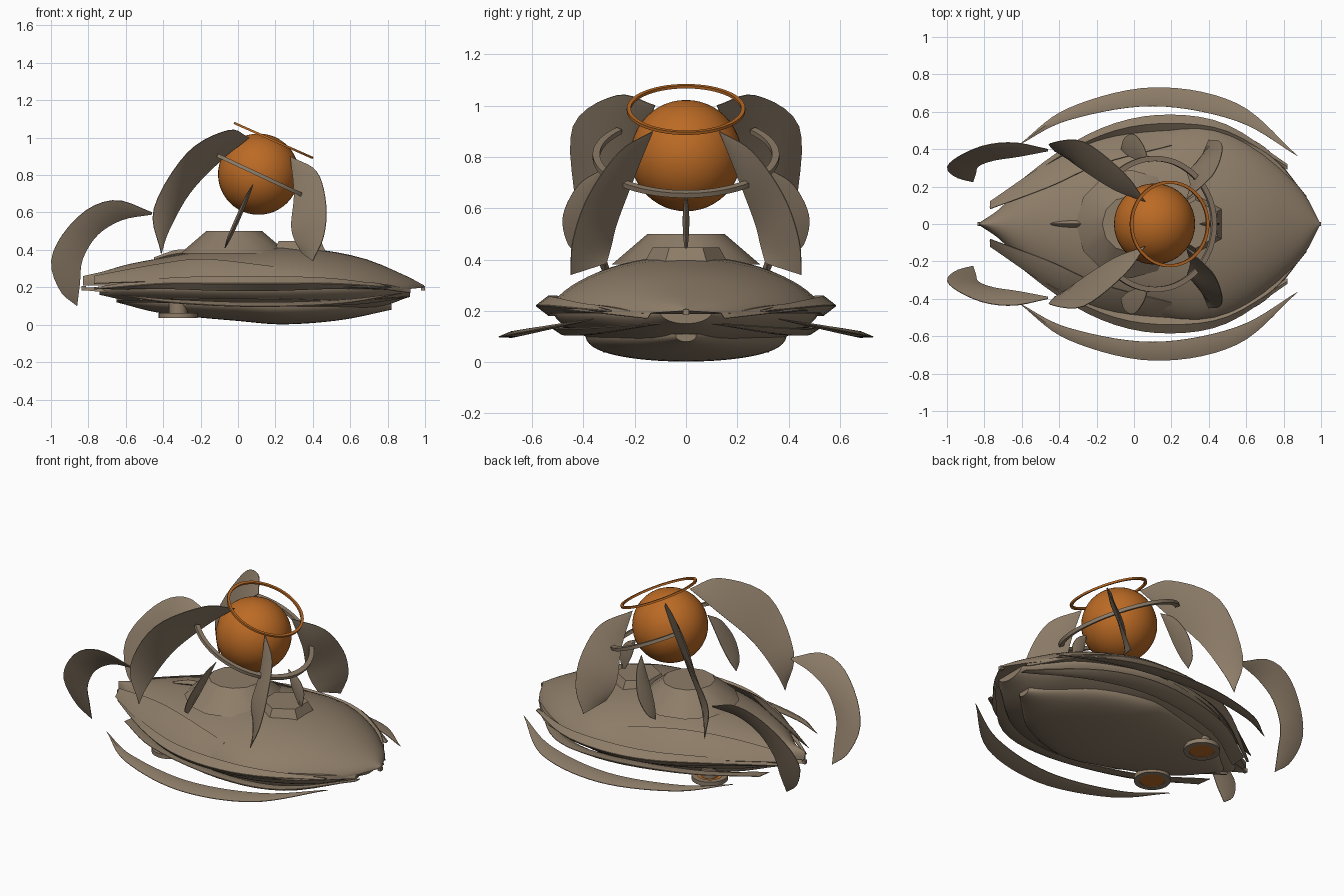
import bpy, bmesh, math
from mathutils import Vector, Matrix

if "Cube" in bpy.data.objects:
    bpy.data.objects.remove(bpy.data.objects["Cube"])


def material(name, rgb):
    m = bpy.data.materials.new(name)
    m.diffuse_color = (*rgb, 1)
    m.use_nodes = True
    m.node_tree.nodes["Principled BSDF"].inputs["Base Color"].default_value = m.diffuse_color
    return m


BROWN = material("warm_brown", (0.27, 0.205, 0.14))
ORANGE = material("burnt_orange", (0.50, 0.145, 0.018))


def finish(name, bm, mat, angle=35):
    bmesh.ops.remove_doubles(bm, verts=bm.verts, dist=0.0001)
    bmesh.ops.recalc_face_normals(bm, faces=bm.faces)
    me = bpy.data.meshes.new(name)
    bm.to_mesh(me)
    bm.free()
    me.materials.append(mat)
    ob = bpy.data.objects.new(name, me)
    bpy.context.collection.objects.link(ob)
    bpy.ops.object.select_all(action='DESELECT')
    ob.select_set(True)
    bpy.context.view_layer.objects.active = ob
    bpy.ops.object.shade_smooth_by_angle(angle=math.radians(angle))
    return ob


def spline(pts, n):
    """Smooth curve through the points, sampled evenly."""
    p = [Vector(q) for q in pts]
    p = [2 * p[0] - p[1]] + p + [2 * p[-1] - p[-2]]
    out = []
    for k in range(n + 1):
        u = k / n * (len(p) - 3)
        i = min(int(u), len(p) - 4)
        t = u - i
        a, b, c, d = p[i:i + 4]
        out.append(0.5 * (2 * b + (c - a) * t + (2 * a - 5 * b + 4 * c - d) * t * t
                          + (3 * b - a - 3 * c + d) * t ** 3))
    return out


def loft(name, rings, mat, closed=False, angle=35):
    bm = bmesh.new()
    vs = [[bm.verts.new(p) for p in r] for r in rings]
    n = len(vs[0])
    for a, b in zip(vs, vs[1:] + (vs[:1] if closed else [])):
        for i in range(n):
            bm.faces.new((a[i], a[(i + 1) % n], b[(i + 1) % n], b[i]))
    if not closed:
        bm.faces.new(vs[0])
        bm.faces.new(vs[-1])
    return finish(name, bm, mat, angle)


def hull(name, stations, power=1.2, n=28, m=32):
    """Domed shell from stations of x, half width, rim z, peak z."""
    rings = []
    for x, w, zr, zp in spline(stations, n):
        w = max(w, 0.004)
        rings.append([(x, w * math.cos(math.pi * i / m),
                       zr + (zp - zr) * max(0, math.sin(math.pi * i / m)) ** power)
                      for i in range(m + 1)])
    loft(name, rings, BROWN)


def blade(name, outer, inner, t=0.016, sides=(1, -1), n=20):
    """Thin leaf between two edge curves, mirrored across y."""
    for s in sides:
        A, B = spline(outer, n), spline(inner, n)
        rings = []
        for k in range(n + 1):
            a, b = A[k], B[k]
            j, h = max(k - 1, 0), min(k + 1, n)
            along = (A[h] + B[h]) - (A[j] + B[j])
            across = a - b if (a - b).length > 1e-3 else A[n // 2] - B[n // 2]
            nrm = along.cross(across).normalized()
            q = t * max(0.1, math.sin(math.pi * k / n) ** 0.6)
            c = (a + b) / 2
            rings.append([Vector((p.x, p.y * s, p.z))
                          for p in (a + nrm * .002, c + nrm * q, b + nrm * .002,
                                    b - nrm * .002, c - nrm * q, a - nrm * .002)])
        side = "" if len(sides) == 1 else ("_left" if s > 0 else "_right")
        loft(name + side, rings, BROWN)


def ring(name, centre, r, tilt, a0, a1, wide, thick, mat):
    """Tilted ring or open arc with a rectangular section."""
    M = Matrix.Translation(centre) @ Matrix.Rotation(tilt, 4, 'Y')
    closed = a1 - a0 >= 360
    n = 56
    rings = []
    for k in range(n if closed else n + 1):
        a = math.radians(a0 + (a1 - a0) * k / n)
        rings.append([M @ Vector(((r + dr) * math.cos(a), (r + dr) * math.sin(a), dz))
                      for dr, dz in ((-wide, -thick), (wide, -thick), (wide, thick), (-wide, thick))])
    loft(name, rings, mat, closed)


def disc(name, loc, r1, r2, depth, mat, seg=32):
    bm = bmesh.new()
    bmesh.ops.create_cone(bm, cap_ends=True, segments=seg, radius1=r1, radius2=r2,
                          depth=depth, matrix=Matrix.Translation(loc))
    return finish(name, bm, mat)


# Hull shells
hull("upper_hull", [(-.83, .005, .21, .26), (-.72, .08, .21, .285), (-.6, .2, .205, .32),
                    (-.45, .31, .2, .35), (-.18, .44, .19, .395), (.1, .5, .19, .415),
                    (.4, .53, .19, .405), (.67, .4, .19, .355), (.89, .19, .19, .265),
                    (.995, .005, .2, .21)])
hull("lower_hull", [(-.74, .02, .19, .16), (-.5, .27, .19, .11), (-.1, .46, .19, .06),
                    (.3, .51, .19, .04), (.7, .36, .19, .08), (.92, .1, .19, .15)])
hull("keel", [(-.65, .02, .14, .12), (-.4, .22, .14, .06), (0, .36, .13, .02),
              (.25, .39, .12, .002), (.55, .29, .12, .025), (.82, .04, .11, .08)], 0.7)
hull("tail_wedge", [(-.83, .006, .185, .2), (-.65, .08, .17, .2), (-.4, .2, .17, .2)])

# Overlapping side strips around the hull
blade("side_wedge", [(-.77, .12, .22), (-.45, .335, .23), (-.18, .46, .22), (.2, .51, .22)],
      [(-.77, .08, .26), (-.45, .2, .32), (-.18, .32, .35), (.2, .42, .31)], 0.02)
blade("rim_band", [(-.77, .10, .19), (-.4, .39, .22), (-.1, .54, .22), (.2, .585, .22),
                   (.5, .53, .22), (.82, .32, .2)],
      [(-.77, .08, .2), (-.4, .33, .22), (-.1, .46, .22), (.2, .49, .22),
       (.5, .46, .22), (.82, .29, .2)], 0.04)
blade("nose_claw", [(.3, .54, .2), (.67, .43, .2), (.92, .15, .17)],
      [(.3, .48, .21), (.67, .36, .22), (.92, .13, .2)], 0.02)
blade("lower_strip", [(-.65, .2, .13), (-.3, .42, .14), (.2, .53, .14), (.6, .45, .13), (.92, .14, .15)],
      [(-.65, .1, .12), (-.3, .32, .12), (.2, .43, .11), (.6, .35, .11), (.92, .1, .15)], 0.018)

# Wide outrigger crescents
def outrigger(pts):
    return [(x, y, .10 + (.72 - y) * .19) for x, y in pts]


blade("outrigger", outrigger([(-.62, .42), (-.35, .62), (.1, .73), (.55, .645), (.88, .36)]),
      outrigger([(-.62, .42), (-.35, .555), (.1, .63), (.55, .55), (.88, .36)]), 0.013, n=28)

# Nose and tail tips
for nm, x in (("nose_tip", .99), ("tail_tip", -.825)):
    bm = bmesh.new()
    bmesh.ops.create_cube(bm, size=.022, matrix=Matrix.Translation((x, 0, .195)))
    finish(nm, bm, BROWN)

# Deck, pedestal and spine
disc("pedestal", (-.02, 0, .44), .29, .15, .12, BROWN, 12)
disc("deck_plate", (.33, 0, .42), .16, .13, .055, BROWN, 6)
blade("rear_spine", [(-.45, 0, .36), (-.33, 0, .40), (-.22, 0, .40)],
      [(-.45, 0, .34), (-.33, 0, .36), (-.22, 0, .37)], 0.018, (1,))

# Tall petals around the globe
blade("rear_petal", [(.06, .12, 1.0), (-.05, .27, 1.04), (-.27, .44, .92), (-.45, .43, .62), (-.41, .40, .38)],
      [(.06, .12, 1.0), (-.1, .18, .87), (-.26, .28, .70), (-.37, .36, .50), (-.41, .40, .38)])
blade("front_petal", [(.28, .13, .9), (.42, .26, .82), (.47, .38, .65), (.46, .44, .48), (.40, .45, .34)],
      [(.28, .13, .9), (.30, .21, .70), (.285, .27, .54), (.30, .29, .46), (.34, .31, .385)])
blade("side_fin", [(.08, .33, .75), (.05, .42, .69), (0, .48, .57), (-.05, .46, .46), (-.07, .40, .41)],
      [(.08, .33, .75), (.04, .34, .66), (0, .35, .57), (-.04, .37, .48), (-.07, .40, .41)], 0.013)
blade("tail_petal", [(-.46, .40, .6), (-.64, .435, .665), (-.8, .42, .62), (-.94, .36, .48),
                     (-1, .30, .33), (-.95, .25, .18), (-.86, .225, .10)],
      [(-.46, .39, .59), (-.62, .36, .56), (-.75, .34, .48), (-.83, .31, .35),
       (-.845, .27, .22), (-.86, .225, .10)])
blade("front_fin", [(.35, 0, .65), (.42, 0, .61), (.46, 0, .53), (.44, 0, .42)],
      [(.35, 0, .65), (.37, 0, .56), (.40, 0, .49), (.44, 0, .42)], 0.013, (1,))

# Globe with its halo and open collar
bm = bmesh.new()
bmesh.ops.create_uvsphere(bm, u_segments=40, v_segments=24, radius=.217,
                          matrix=Matrix.Translation((.11, 0, .805)))
finish("globe", bm, ORANGE)
ring("halo", (.19, 0, .985), .223, math.radians(24), 0, 360, .008, .006, ORANGE)
ring("collar", (.11, 0, .803), .35, math.radians(25), -132, 132, .014, .01, BROWN)

# Thruster pods under the tail
for s in (1, -1):
    tag = "_left" if s > 0 else "_right"
    ring("thruster_rim" + tag, (-.32, .22 * s, .05), .088, 0, 0, 360, .016, .013, BROWN)
    disc("thruster_core" + tag, (-.32, .22 * s, .05), .078, .078, .018, ORANGE)
    disc("thruster_mount" + tag, (-.32, .22 * s, .085), .05, .05, .06, BROWN)
